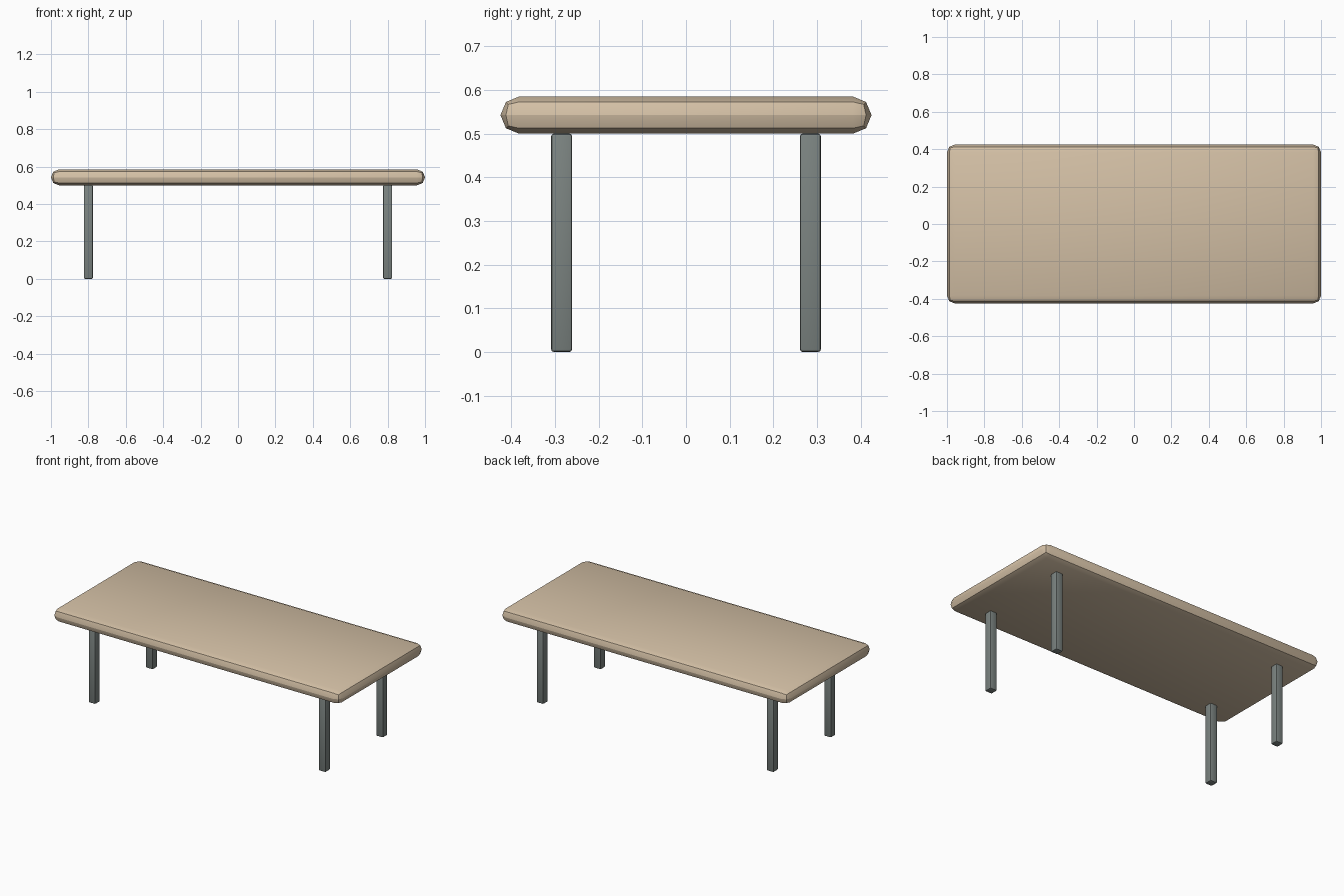
import bpy

if "Cube" in bpy.data.objects:
    bpy.data.objects.remove(bpy.data.objects["Cube"])


def material(name, color):
    m = bpy.data.materials.new(name)
    m.diffuse_color = color
    m.use_nodes = True
    m.node_tree.nodes["Principled BSDF"].inputs["Base Color"].default_value = m.diffuse_color
    return m


def rounded_box(name, center, size, bevel, segments, mat):
    bpy.ops.mesh.primitive_cube_add(size=1, location=center)
    ob = bpy.context.object
    ob.name = name
    ob.scale = size
    bpy.ops.object.transform_apply(location=False, rotation=False, scale=True)
    mod = ob.modifiers.new("Bevel", "BEVEL")
    mod.width = bevel
    mod.segments = segments
    bpy.ops.object.modifier_apply(modifier=mod.name)
    bpy.ops.object.shade_smooth_by_angle()
    ob.data.materials.append(mat)
    return ob


wood = material("wood", (0.66, 0.53, 0.38, 1))
metal = material("dark_metal", (0.2, 0.23, 0.22, 1))

# Thick top with fully rounded edges
rounded_box("tabletop", (0, 0, 0.5425), (2, 0.85, 0.085), 0.0424, 2, wood)

# Four slim square legs
for sy, depth in ((-1, "front"), (1, "back")):
    for sx, side in ((-1, "left"), (1, "right")):
        rounded_box(f"{depth}_{side}_leg", (sx * 0.8, sy * 0.285, 0.25),
                    (0.048, 0.048, 0.5), 0.006, 2, metal)
